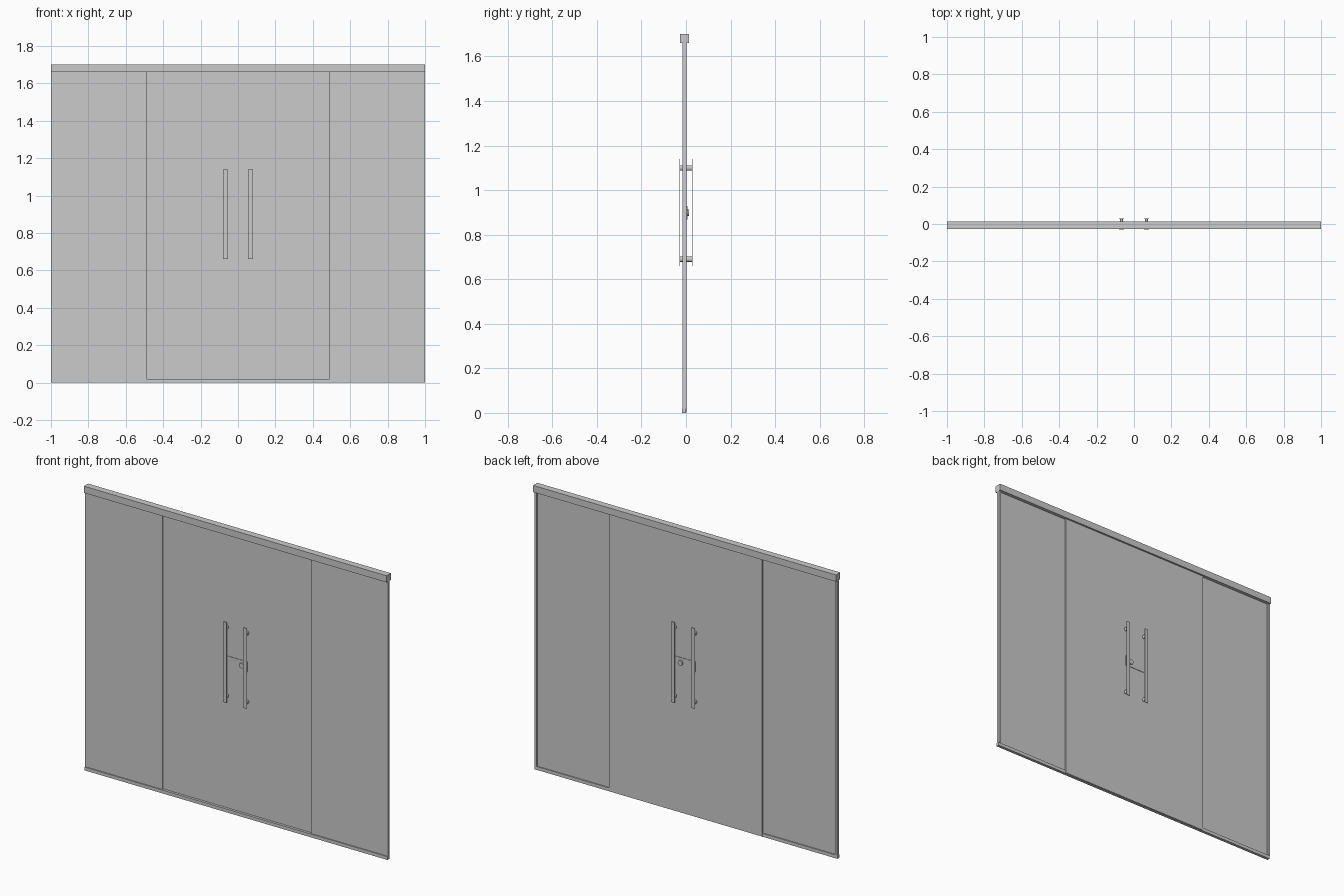
import bpy
from math import pi

if "Cube" in bpy.data.objects:
    bpy.data.objects.remove(bpy.data.objects["Cube"])


def box(name, x, y, z):
    """Box spanning the given (min, max) ranges."""
    bpy.ops.mesh.primitive_cube_add(size=1, location=[(a + b) / 2 for a, b in (x, y, z)])
    ob = bpy.context.object
    ob.name = name
    ob.scale = [b - a for a, b in (x, y, z)]
    bpy.ops.object.transform_apply(location=False, rotation=False, scale=True)
    return ob


def rod_y(name, x, z, y, rx, rz, verts=24):
    """Round or oval rod running along y."""
    bpy.ops.mesh.primitive_cylinder_add(vertices=verts, radius=1, depth=1, rotation=(pi / 2, 0, 0))
    ob = bpy.context.object
    ob.name = name
    bpy.ops.object.transform_apply(location=False, rotation=True, scale=False)
    ob.scale = (rx, y[1] - y[0], rz)
    ob.location = (x, (y[0] + y[1]) / 2, z)
    bpy.ops.object.transform_apply(location=False, rotation=False, scale=True)
    bpy.ops.object.shade_smooth_by_angle()
    return ob


def span(side, a, b):
    """Range a..b mirrored to the given side of x = 0."""
    return tuple(sorted((side * a, side * b)))


# Header and floor rail
box("header", (-1, 1), (-0.026, 0.014), (1.66, 1.70))
box("floor_rail", (-1, 1), (-0.018, 0.0), (0, 0.02))

for side, label in ((-1, "left"), (1, "right")):
    # Wall jamb, fixed side panel and sliding door set behind it
    box(label + "_jamb", span(side, 0.985, 1), (-0.015, 0.003), (0.02, 1.66))
    box(label + "_fixed_panel", span(side, 0.49, 0.985), (-0.012, -0.006), (0.02, 1.66))
    box(label + "_door", span(side, 0, 0.505), (-0.003, 0.003), (0.002, 1.66))

    # Pull handles on both faces, joined by through posts
    hx = side * 0.067
    for face, where in ((-1, "front"), (1, "back")):
        box(f"{label}_{where}_handle", (hx - 0.0125, hx + 0.0125),
            span(face, 0.027, 0.030), (0.66, 1.14))
    for z in (0.69, 1.10):
        rod_y(label + "_handle_post", hx, z, (-0.0275, 0.0275), 0.007, 0.0115)

    # Lock plate half on each door
    box(label + "_lock_plate", span(side, 0, 0.065), (-0.006, 0.006), (0.868, 0.928))

# Lock cylinder through the right door
rod_y("lock_cylinder", 0.03, 0.898, (-0.014, 0.014), 0.015, 0.015)
